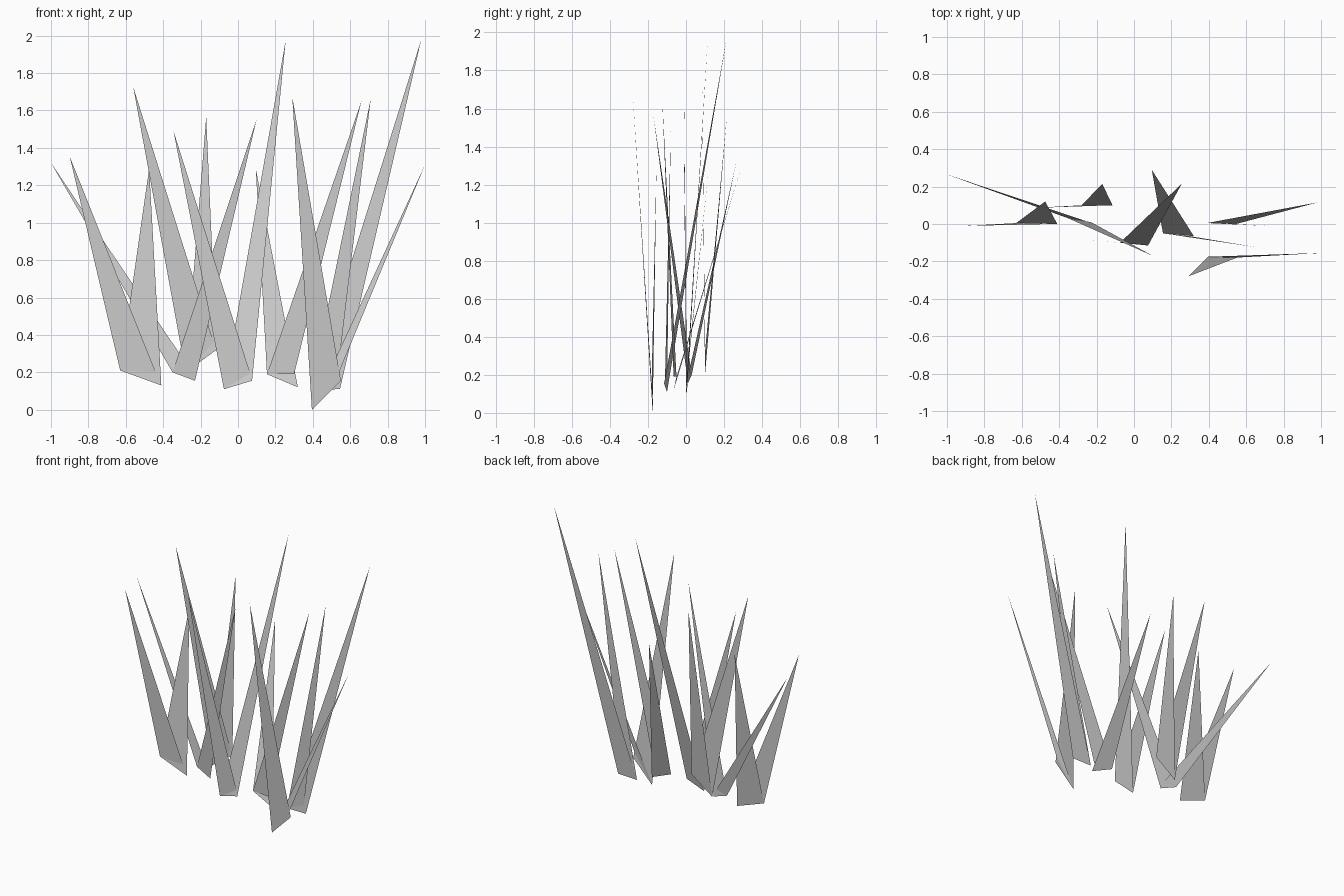
import bpy

# Each tuft is two flat pointed blades sharing one root corner:
# shared root, root of upright blade, root of leaning blade, upright tip, leaning tip
TUFTS = [
    ((-.63, .005, .21), (-.41, 0, .13), (-.44, 0, .20), (-.475, .12, 1.29), (-.90, -.01, 1.355)),
    ((-.35, .03, .20), (-.23, .01, .155), (-.255, .015, .215), (.10, -.17, 1.555), (-1.0, .265, 1.32)),
    ((-.075, -.10, .11), (.075, -.115, .155), (.065, -.11, .195), (.255, .215, 1.975), (-.345, -.08, 1.49)),
    ((-.28, .10, .20), (-.115, .10, .32), (-.13, .10, .36), (-.17, .215, 1.565), (-.56, .085, 1.725)),
    ((.155, -.05, .19), (.32, -.065, .12), (.30, -.065, .19), (.095, .29, 1.29), (.66, -.125, 1.65)),
    ((.395, -.175, 0), (.55, -.18, .155), (.54, -.18, .20), (.29, -.28, 1.675), (1.0, -.155, 1.31)),
    ((.39, .005, .107), (.545, 0, .11), (.53, 0, .17), (.98, .115, 1.98), (.71, -.01, 1.665)),
]


def blade(name, corners):
    mesh = bpy.data.meshes.new(name)
    mesh.from_pydata(corners, [], [(0, 1, 2)])
    obj = bpy.data.objects.new(name, mesh)
    bpy.context.collection.objects.link(obj)


# Grass blades, two per tuft
for i, (root, root_a, root_b, tip_a, tip_b) in enumerate(TUFTS, 1):
    blade(f"upright_blade_{i}", (root, root_a, tip_a))
    blade(f"leaning_blade_{i}", (root, root_b, tip_b))
